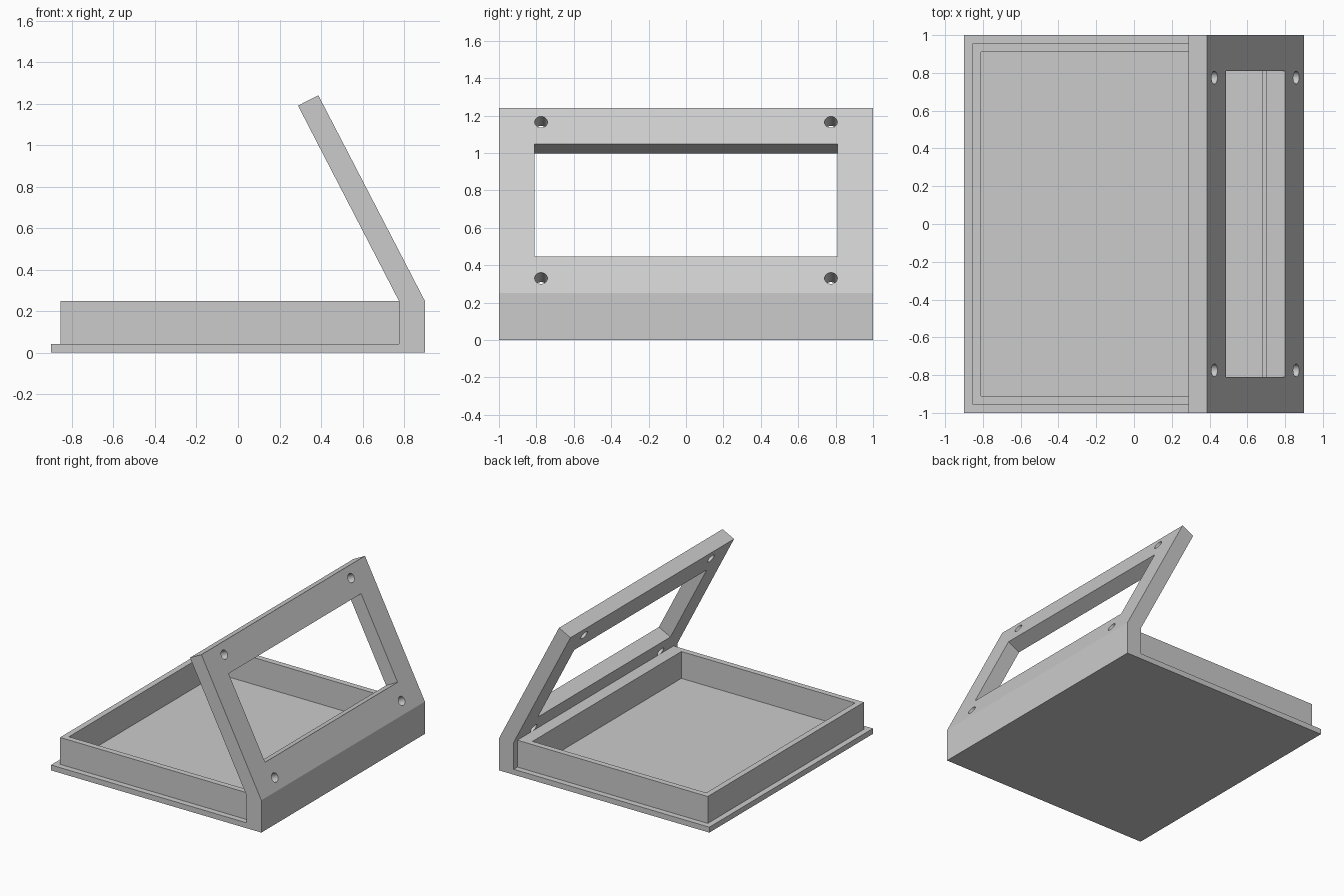
import bpy
import bmesh
from math import atan2, pi, sin, cos
from mathutils import Matrix, Vector

default = bpy.data.objects.get("Cube")
if default:
    bpy.data.objects.remove(default, do_unlink=True)

grey = bpy.data.materials.new("plain grey")
grey.use_nodes = True
colour = (0.6, 0.6, 0.6, 1)
grey.diffuse_color = colour
grey.node_tree.nodes["Principled BSDF"].inputs["Base Color"].default_value = colour


def finish(name, bm):
    bmesh.ops.recalc_face_normals(bm, faces=bm.faces)
    mesh = bpy.data.meshes.new(name)
    bm.to_mesh(mesh)
    bm.free()
    mesh.materials.append(grey)
    obj = bpy.data.objects.new(name, mesh)
    bpy.context.collection.objects.link(obj)
    return obj


def box(name, low, high, matrix=Matrix()):
    low, high = Vector(low), Vector(high)
    bm = bmesh.new()
    bmesh.ops.create_cube(bm, size=1)
    for v in bm.verts:
        v.co = matrix @ ((low + high) / 2 + v.co * (high - low))
    return finish(name, bm)


def extrude_profile(name, points, half_width):
    bm = bmesh.new()
    face = bm.faces.new([bm.verts.new((x, -half_width, z)) for x, z in points])
    result = bmesh.ops.extrude_face_region(bm, geom=[face])
    verts = [g for g in result["geom"] if isinstance(g, bmesh.types.BMVert)]
    bmesh.ops.translate(bm, verts=verts, vec=(0, 2 * half_width, 0))
    return finish(name, bm)


def cut(target, cutter):
    cutter.hide_render = True
    mod = target.modifiers.new("cut", 'BOOLEAN')
    mod.operation = 'DIFFERENCE'
    mod.solver = 'EXACT'
    mod.object = cutter
    bpy.context.view_layer.objects.active = target
    bpy.ops.object.modifier_apply(modifier=mod.name)
    bpy.data.objects.remove(cutter, do_unlink=True)


# Base plate and leaning frame share one side profile
WALL_TOP, PLATE_TOP, HINGE = 0.25, 0.042, 0.775
frame = extrude_profile("base_and_leaning_frame", [
    (-0.9, 0), (0.9, 0), (0.9, WALL_TOP), (0.387, 1.24),
    (0.289, 1.19), (HINGE, WALL_TOP), (HINGE, PLATE_TOP), (-0.9, PLATE_TOP)], 1)

# Axes of the leaning panel: x points out of its outer face, z up along it
tilt = atan2(0.9 - 0.387, 1.24 - WALL_TOP)
panel = Matrix.Translation((0.9, 0, WALL_TOP)) @ Matrix.Rotation(-tilt, 4, 'Y')


def up_panel(z):
    return (z - WALL_TOP) / cos(tilt)


# Window opening
cut(frame, box("window_cutter", (-0.2, -0.81, up_panel(0.445)),
               (0.1, 0.81, up_panel(1.047)), panel))

# Four screw holes through the panel
for y in (-0.775, 0.775):
    for z in (0.33, 1.165):
        bm = bmesh.new()
        bmesh.ops.create_cone(
            bm, cap_ends=True, segments=32, radius1=0.034, radius2=0.034, depth=0.3,
            matrix=panel @ Matrix.Translation((-0.05, y, up_panel(z)))
            @ Matrix.Rotation(pi / 2, 4, 'Y'))
        cut(frame, finish("hole_cutter", bm))

# Tray walls around the open pocket
tray = box("tray_walls", (-0.855, -0.955, PLATE_TOP), (HINGE, 0.955, WALL_TOP))
cut(tray, box("pocket_cutter", (-0.81, -0.91, -0.1), (0.677, 0.91, 0.5)))

# Round holes smooth, all other edges sharp
for obj in (frame, tray):
    bpy.ops.object.select_all(action='DESELECT')
    obj.select_set(True)
    bpy.context.view_layer.objects.active = obj
    bpy.ops.object.shade_smooth_by_angle(angle=pi / 9)
